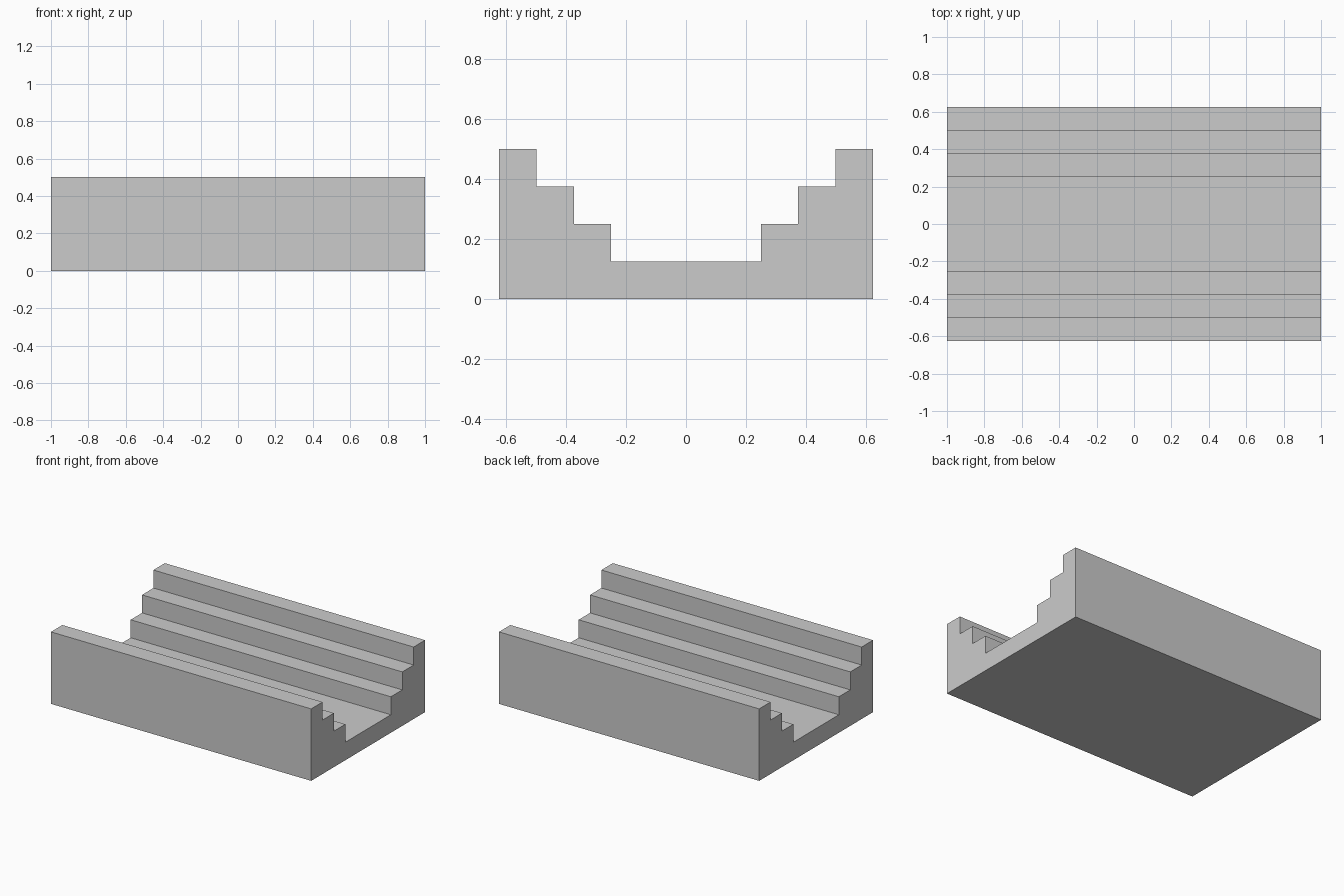
import bpy
import bmesh

if "Cube" in bpy.data.objects:
    bpy.data.objects.remove(bpy.data.objects["Cube"])

LENGTH = 2.0
STEP = 0.125          # tread depth and riser height
FLOOR_HALF = 0.25     # half width of the channel floor
STEPS = 3

# Right half of the stepped cross-section (y, z), from the floor outwards
half = [(FLOOR_HALF, STEP)]
for i in range(STEPS):
    y, z = FLOOR_HALF + i * STEP, (i + 2) * STEP
    half += [(y, z), (y + STEP, z)]
half.append((FLOOR_HALF + STEPS * STEP, 0.0))

# Mirror to the left side to close the profile
profile = half + [(-y, z) for y, z in reversed(half)]

# Extrude the profile along x
bm = bmesh.new()
face = bm.faces.new([bm.verts.new((-LENGTH / 2, y, z)) for y, z in profile])
result = bmesh.ops.extrude_face_region(bm, geom=[face], use_keep_orig=True)
moved = [v for v in result["geom"] if isinstance(v, bmesh.types.BMVert)]
bmesh.ops.translate(bm, verts=moved, vec=(LENGTH, 0, 0))
bmesh.ops.recalc_face_normals(bm, faces=bm.faces)

mesh = bpy.data.meshes.new("stepped_channel")
bm.to_mesh(mesh)
bm.free()
channel = bpy.data.objects.new("stepped_channel", mesh)
bpy.context.collection.objects.link(channel)
